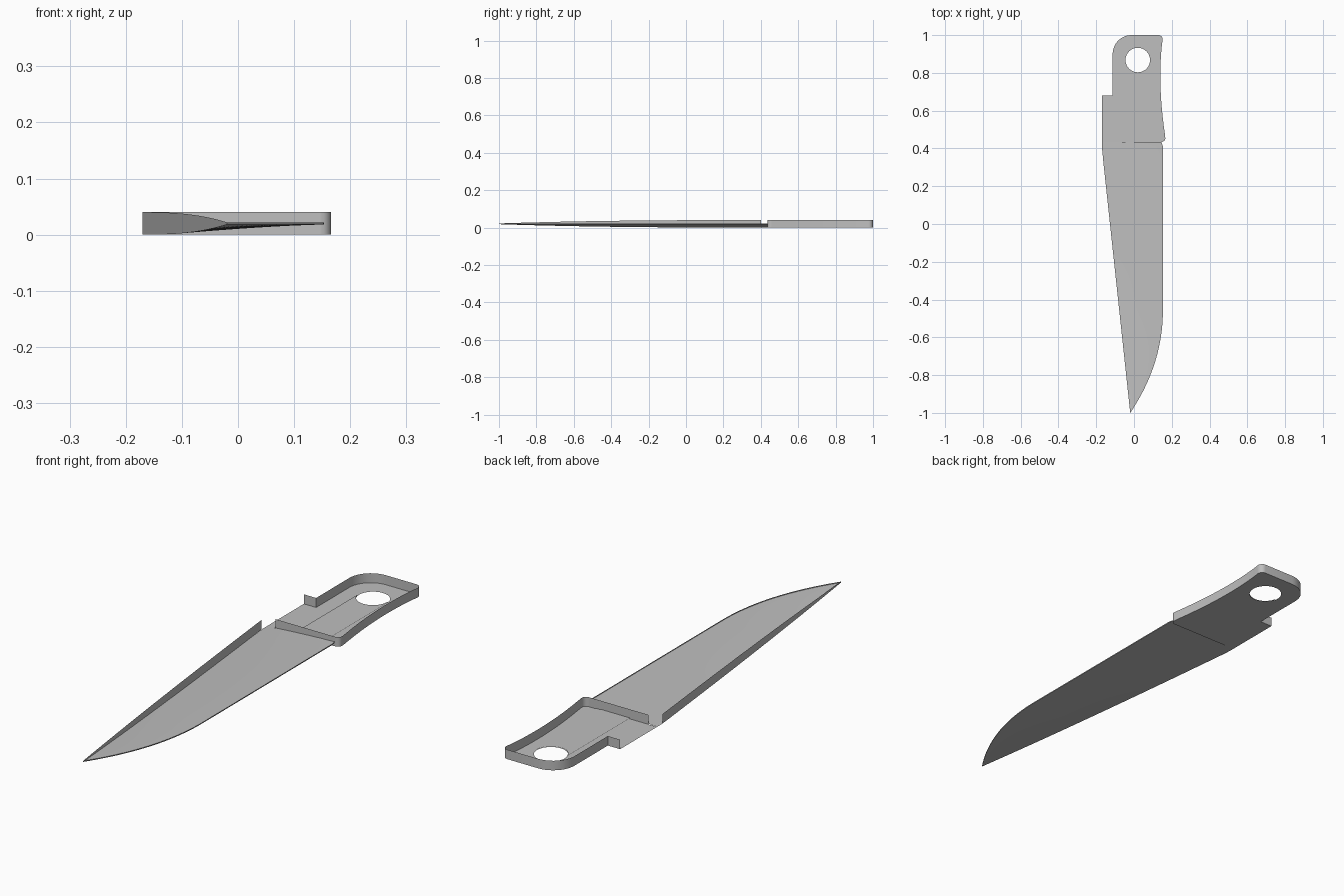
import bpy, bmesh, math
from mathutils import Vector

old = bpy.data.objects.get("Cube")
if old:
    bpy.data.objects.remove(old, do_unlink=True)

steel = bpy.data.materials.new("brushed grey steel")
steel.use_nodes = True
colour = (0.52, 0.52, 0.52, 1)
steel.diffuse_color = colour
steel.node_tree.nodes["Principled BSDF"].inputs["Base Color"].default_value = colour

TOP, MID, THIN = 0.04, 0.02, 0.002
JOINT, SPINE_X, SPINE_Y = 0.435, -0.17, 0.4


def finish(name, bm, smooth=True):
    mesh = bpy.data.meshes.new(name)
    bm.to_mesh(mesh)
    bm.free()
    mesh.materials.append(steel)
    obj = bpy.data.objects.new(name, mesh)
    bpy.context.collection.objects.link(obj)
    if smooth:
        bpy.ops.object.select_all(action='DESELECT')
        obj.select_set(True)
        bpy.context.view_layer.objects.active = obj
        bpy.ops.object.shade_smooth_by_angle(angle=math.radians(30))
    return obj


def sheet(name, rows):
    """Surface through equal-length rows of points."""
    bm = bmesh.new()
    grid = [[bm.verts.new(p) for p in row] for row in rows]
    for a, b in zip(grid, grid[1:]):
        for i in range(len(a) - 1):
            bm.faces.new((a[i], a[i + 1], b[i + 1], b[i]))
    bmesh.ops.remove_doubles(bm, verts=bm.verts, dist=1e-5)
    return finish(name, bm)


def plate(name, loops, z):
    """Flat downward-facing plate; extra loops are holes."""
    bm = bmesh.new()
    for loop in loops:
        vs = [bm.verts.new((x, y, z)) for x, y in loop]
        for i, v in enumerate(vs):
            bm.edges.new((vs[i - 1], v))
    bmesh.ops.triangle_fill(bm, use_beauty=True, edges=bm.edges, normal=(0, 0, -1))
    return finish(name, bm, False)


def arc(cx, cy, r, start, end, n):
    angles = [math.radians(start + (end - start) * i / n) for i in range(n + 1)]
    return [(cx + r * math.cos(a), cy + r * math.sin(a)) for a in angles]


def bezier(a, b, c, n):
    a, b, c = Vector(a), Vector(b), Vector(c)
    return [tuple(a * (1 - t) ** 2 + b * 2 * t * (1 - t) + c * t * t)
            for t in [i / n for i in range(n + 1)]]


# Blade stations: straight edge, then the curved belly to the tip
edge = [(0.145, JOINT), (0.153, 0.41)]
edge += [(0.153, 0.41 - 0.86 * i / 10) for i in range(1, 10)]
edge += bezier((0.153, -0.45), (0.155, -0.74), (-0.02, -1), 24)


def spine(y):
    """Spine x and half thickness at a station."""
    s = max(0, (SPINE_Y - y) / (SPINE_Y + 1))
    return SPINE_X + 0.15 * s, THIN + (MID - THIN) * (1 - s ** 2.6)


# Hollow-ground blade face
rows = []
for ex, y in edge:
    sx, h = spine(y)
    rows.append([(sx + (ex - sx) * u, y, MID - THIN - (h - THIN) * (1 - u) ** 1.4)
                 for u in [i / 16 for i in range(17)]])
sheet("blade_face", rows)

# Tapering spine strip and thin cutting edge strip
back = [(SPINE_X, SPINE_Y)] + [(spine(y)[0], y) for _, y in edge[2:]]
sheet("blade_spine", [[(x, y, MID - spine(y)[1]), (x, y, MID + spine(y)[1])]
                      for x, y in back])
sheet("cutting_edge", [[(x, y, MID - THIN), (x, y, MID + THIN)] for x, y in edge])

# Handle outline, from the spine step round the butt to the finger bulge
outline = [(SPINE_X, 0.68), (-0.113, 0.68)]
outline += arc(-0.013, 0.9, 0.1, 180, 90, 12)
outline += arc(0.13, 0.978, 0.022, 90, -10, 6)
outline += bezier((0.148, 0.95), (0.125, 0.74), (0.163, 0.48), 12)
outline += arc(0.147, 0.454, 0.019, 15, -90, 6)

# Handle floor with the lanyard hole
hole_x, hole_y, hole_r = 0.02, 0.868, 0.065
hole = arc(hole_x, hole_y, hole_r, 0, 360, 40)[:-1]
plate("handle_floor", [outline + [(SPINE_X, JOINT)], hole], 0)

# Upright rim round the handle and the cross wall at the blade joint
sheet("handle_rim", [[(x, y, 0), (x, y, TOP)] for x, y in outline])
sheet("cross_wall", [[(x, JOINT, 0), (x, JOINT, TOP)] for x in (-0.13, 0.147)])

# Thin raised panels on the handle floor
left, right, panel_z = hole_x - hole_r, 0.09, 0.004
plate("centre_panel", [[(left, JOINT), (right, JOINT), (right, hole_y)]
                       + arc(hole_x, hole_y, hole_r, 0, -180, 20)], panel_z)
plate("side_panel", [[(right, JOINT), (0.113, JOINT), (0.113, 0.89), (right, 0.89)]],
      panel_z / 2)
